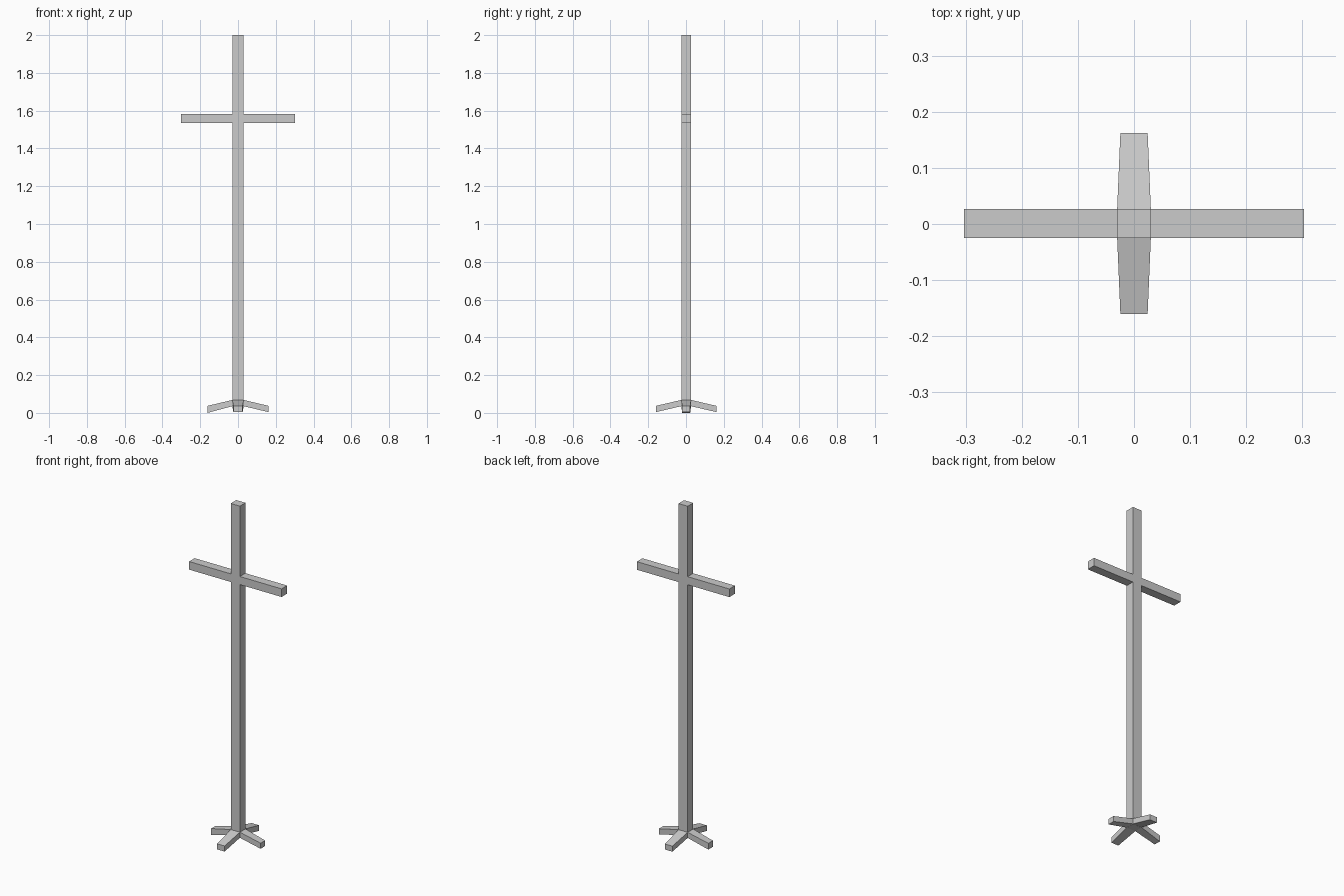
import bpy
import bmesh
from mathutils import Vector

default = bpy.data.objects.get("Cube")
if default:
    bpy.data.objects.remove(default, do_unlink=True)

# One plain grey for the whole model
grey = bpy.data.materials.new("plain_grey")
grey.use_nodes = True
colour = (0.6, 0.6, 0.6, 1)
grey.diffuse_color = colour
grey.node_tree.nodes["Principled BSDF"].inputs["Base Color"].default_value = colour

HALF_X, HALF_Y = 0.03, 0.026   # half section of the post
MID_Y = 0.001                  # small offset of the post in depth


def prism(name, start, end):
    """Join two four-cornered sections into a closed solid."""
    bm = bmesh.new()
    a = [bm.verts.new(p) for p in start]
    b = [bm.verts.new(p) for p in end]
    bm.faces.new(a)
    bm.faces.new(b)
    for i in range(4):
        j = (i + 1) % 4
        bm.faces.new((a[i], a[j], b[j], b[i]))
    bmesh.ops.recalc_face_normals(bm, faces=bm.faces)
    mesh = bpy.data.meshes.new(name)
    bm.to_mesh(mesh)
    bm.free()
    mesh.materials.append(grey)
    obj = bpy.data.objects.new(name, mesh)
    bpy.context.collection.objects.link(obj)
    return obj


def section(centre, u, v):
    """Corners of a rectangle with half sides u and v."""
    c, u, v = Vector(centre), Vector(u), Vector(v)
    return [c - u - v, c + u - v, c + u + v, c - u + v]


# Upright post
across, deep = (HALF_X, 0, 0), (0, HALF_Y, 0)
prism("post", section((0, MID_Y, 0.035), across, deep),
      section((0, MID_Y, 2), across, deep))

# Crossbar arms, flush with the post front and back
for side, name in ((1, "left_arm"), (-1, "right_arm")):
    up = (0, 0, 0.024)
    prism(name, section((side * HALF_X, MID_Y, 1.559), deep, up),
          section((side * 0.303, MID_Y, 1.559), deep, up))

# Four splayed, slightly tapered feet
feet = {"left_foot": (1, 0), "right_foot": (-1, 0),
        "back_foot": (0, 1), "front_foot": (0, -1)}
up = Vector((0, 0, 0.0165))
for name, (dx, dy) in feet.items():
    wide = Vector((abs(dy) * HALF_X, abs(dx) * HALF_Y, 0))
    root = (dx * HALF_X, MID_Y + dy * HALF_Y, 0.052)
    tip = (dx * 0.162, MID_Y + dy * 0.161, 0.0185 if dx < 0 else 0.0205)
    tip_up = up if dx >= 0 else up * 1.12
    prism(name, section(root, wide, up), section(tip, wide * 0.81, tip_up))

# Rest the feet on the ground
objs = [o for o in bpy.data.objects if o.name in feet]
low = min(v.co.z for o in objs for v in o.data.vertices)
for o in objs:
    for v in o.data.vertices:
        v.co.z -= low if v.co.z < 0.04 and abs(v.co.x) + abs(v.co.y) > 0.1 else 0
